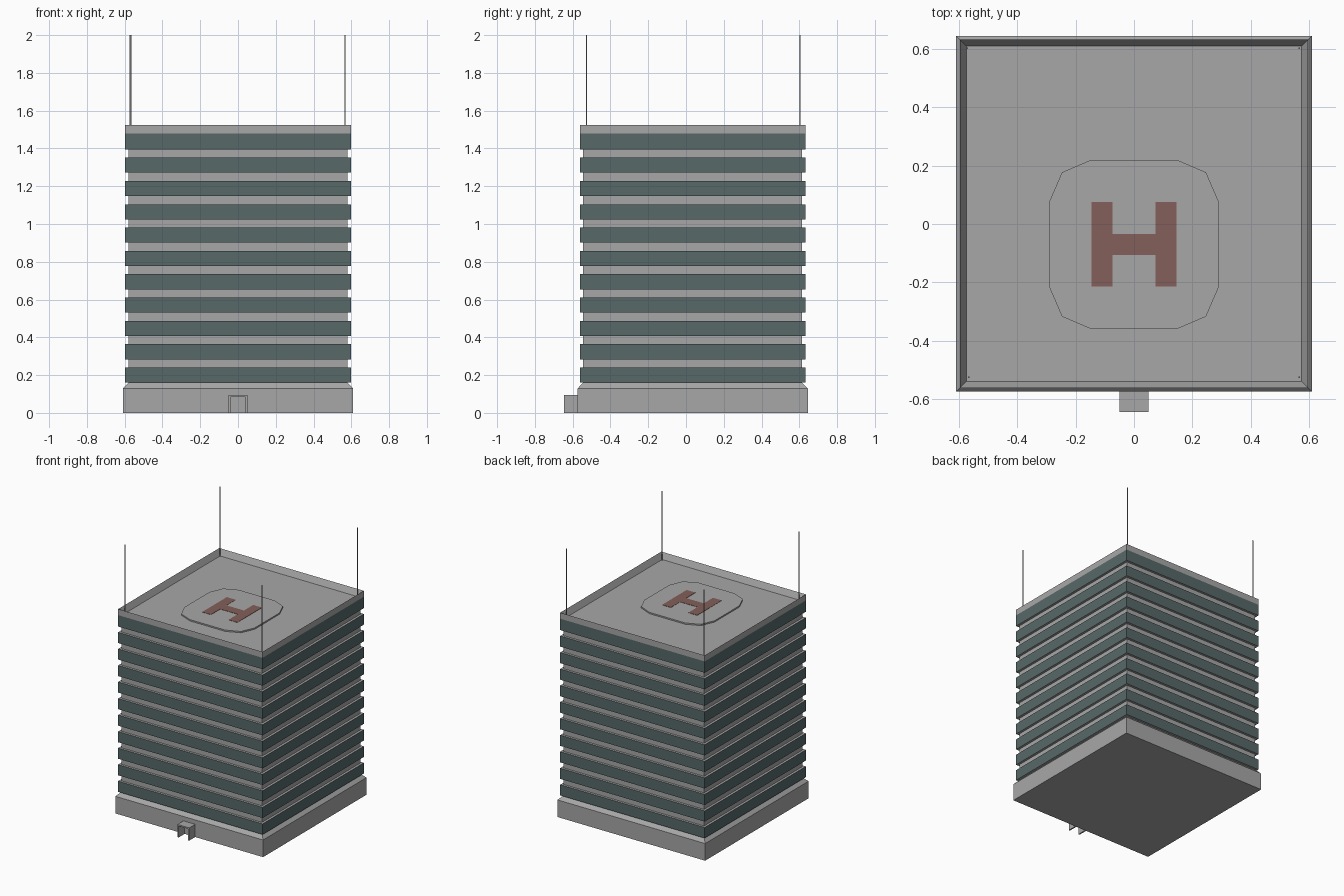
import bpy, bmesh

if "Cube" in bpy.data.objects:
    bpy.data.objects.remove(bpy.data.objects["Cube"])

CY = 0.035          # tower centre in y
ROOF = 1.48
PAD_Y = -0.07       # helipad centre in y


def mat(name, rgb):
    m = bpy.data.materials.new(name)
    m.diffuse_color = (*rgb, 1)
    m.use_nodes = True
    m.node_tree.nodes["Principled BSDF"].inputs["Base Color"].default_value = m.diffuse_color
    return m


grey = mat("concrete grey", (0.39, 0.39, 0.39))
teal = mat("dark teal glass", (0.095, 0.14, 0.14))
red = mat("faded red paint", (0.23, 0.115, 0.10))


def finish(name, bm, *mats):
    bmesh.ops.recalc_face_normals(bm, faces=bm.faces)
    me = bpy.data.meshes.new(name)
    bm.to_mesh(me)
    bm.free()
    for m in mats:
        me.materials.append(m)
    ob = bpy.data.objects.new(name, me)
    bpy.context.collection.objects.link(ob)
    return ob


def prism(name, pts, z0, z1, m):
    bm = bmesh.new()
    face = bm.faces.new([bm.verts.new((x, y, z0)) for x, y in pts])
    ext = bmesh.ops.extrude_face_region(bm, geom=[face], use_keep_orig=True)
    for v in ext["geom"]:
        if isinstance(v, bmesh.types.BMVert):
            v.co.z = z1
    return finish(name, bm, m)


def rect(x0, x1, y0, y1):
    return [(x0, y0), (x1, y0), (x1, y1), (x0, y1)]


# Tower: square rings following a (half width, height) profile
profile = [(0.61, 0), (0.61, 0.128), (0.58, 0.16)]
glass = set()
for i in range(11):
    z = 0.16 + i * 0.1235
    if i:
        profile.append((0.58, z))
    glass.add(len(profile))          # segment that carries the window band
    top = ROOF if i == 10 else z + 0.08
    profile += [(0.597, z), (0.597, top)]
    if i < 10:
        profile.append((0.58, top))
profile += [(0.597, 1.525), (0.575, ROOF)]   # sharp-edged parapet, down to roof

bm = bmesh.new()
rings = [[bm.verts.new((sx * h, CY + sy * h, z))
          for sx, sy in ((-1, -1), (1, -1), (1, 1), (-1, 1))] for h, z in profile]
for i in range(len(rings) - 1):
    a, b = rings[i], rings[i + 1]
    for k in range(4):
        n = (k + 1) % 4
        f = bm.faces.new((a[k], a[n], b[n], b[k]))
        f.material_index = 1 if i in glass else 0
bm.faces.new(rings[0][::-1])
bm.faces.new(rings[-1])
finish("tower", bm, grey, teal)

# Helipad: twelve-sided slab, mirrored from one corner
corner = [(0.29, 0.147), (0.247, 0.247), (0.147, 0.29)]
pts = (corner + [(-x, y) for x, y in corner[::-1]]
       + [(-x, -y) for x, y in corner] + [(x, -y) for x, y in corner[::-1]])
prism("helipad", [(x, y + PAD_Y) for x, y in pts], ROOF, ROOF + 0.01, grey)

# Landing marking: one thin twelve-point plate
q = [(0.145, 0.145), (0.073, 0.145), (0.073, 0.036)]
mark = (q + [(-x, y) for x, y in q[::-1]]
        + [(-x, -y) for x, y in q] + [(x, -y) for x, y in q[::-1]])
prism("landing_marking", [(x, y + PAD_Y) for x, y in mark],
      ROOF + 0.009, ROOF + 0.012, red)

# Entrance porch: two side walls and a flat roof
for side, x0, x1 in (("left", -0.049, -0.039), ("right", 0.039, 0.049)):
    prism("porch_wall_" + side, rect(x0, x1, -0.645, -0.575), 0, 0.085, grey)
prism("porch_roof", rect(-0.049, 0.049, -0.645, -0.575), 0.085, 0.095, grey)

# Corner antennas
r = 0.0025
for i, (x, y) in enumerate(((-0.566, -0.526), (0.566, -0.526),
                            (0.566, 0.603), (-0.571, 0.603))):
    prism(f"antenna_{i + 1}", rect(x - r, x + r, y - r, y + r), ROOF, 2.0, grey)
